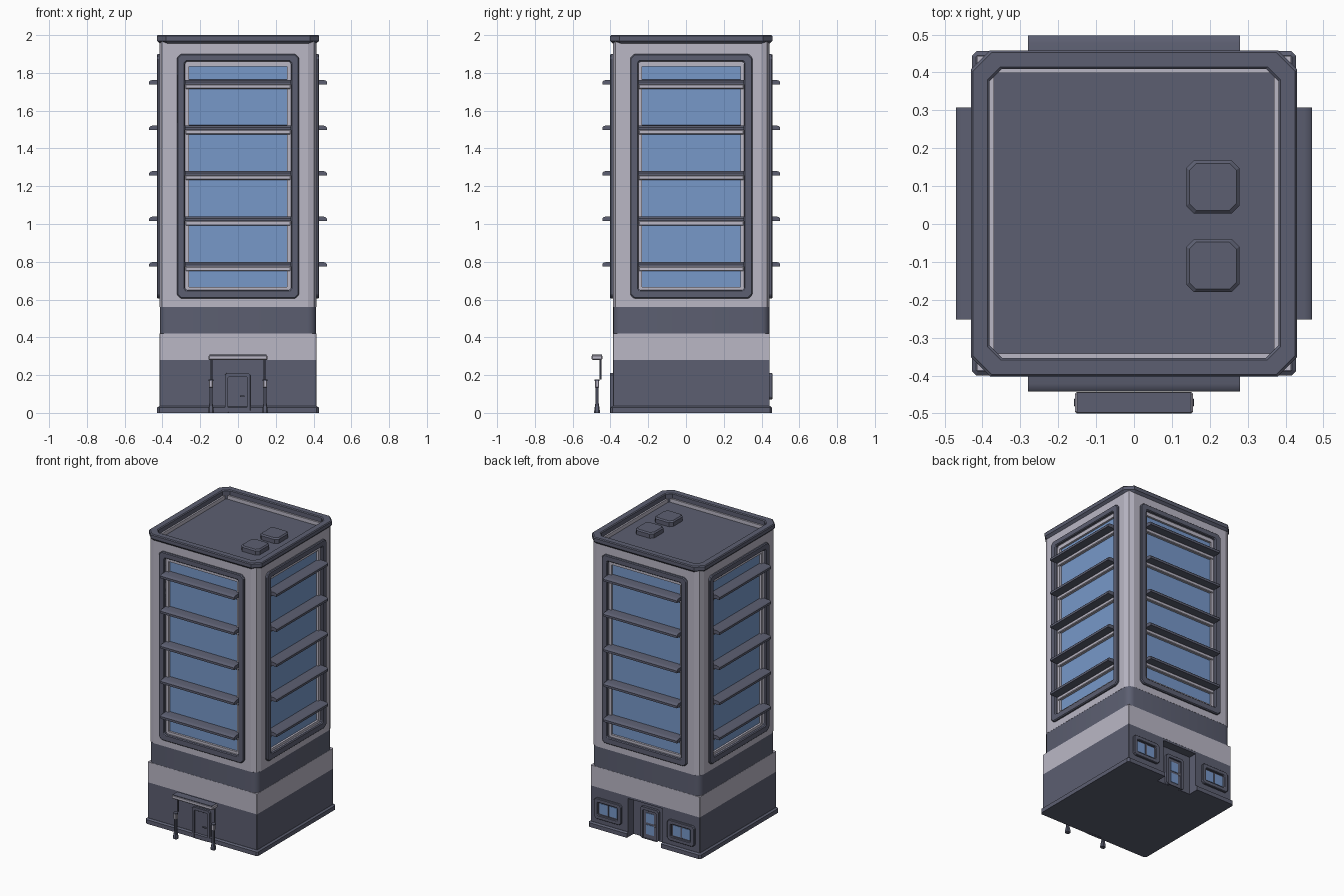
import bpy, math

if "Cube" in bpy.data.objects:
    bpy.data.objects.remove(bpy.data.objects["Cube"])

CY = 0.028  # centre of the tower in y


def material(name, rgb):
    m = bpy.data.materials.new(name)
    m.diffuse_color = (*rgb, 1)
    m.use_nodes = True
    m.node_tree.nodes["Principled BSDF"].inputs["Base Color"].default_value = m.diffuse_color
    return m


DARK = material("slate_grey", (0.107, 0.114, 0.165))
LIGHT = material("pale_concrete", (0.49, 0.474, 0.56))
GLASS = material("blue_glass", (0.184, 0.314, 0.584))


def add_mesh(name, verts, faces, mats, bevel=0, smooth=False):
    me = bpy.data.meshes.new(name)
    me.from_pydata(verts, [], faces)
    for m in mats:
        me.materials.append(m)
    ob = bpy.data.objects.new(name, me)
    bpy.context.collection.objects.link(ob)
    bpy.ops.object.select_all(action='DESELECT')
    ob.select_set(True)
    bpy.context.view_layer.objects.active = ob
    bpy.ops.object.mode_set(mode='EDIT')
    bpy.ops.mesh.select_all(action='SELECT')
    bpy.ops.mesh.normals_make_consistent(inside=False)
    bpy.ops.object.mode_set(mode='OBJECT')
    if bevel:
        b = ob.modifiers.new("bevel", 'BEVEL')
        b.width, b.segments, b.limit_method = bevel, 1, 'ANGLE'
    if smooth:
        bpy.ops.object.shade_smooth_by_angle(angle=math.radians(40))
    return ob


def loft(name, loops, mats, bevel=0, smooth=False):
    """Skin a stack of equal-length closed loops and cap both ends."""
    n = len(loops[0])
    verts = [p for lp in loops for p in lp]
    faces = [(r * n + i, r * n + (i + 1) % n, (r + 1) * n + (i + 1) % n, (r + 1) * n + i)
             for r in range(len(loops) - 1) for i in range(n)]
    faces += [tuple(range(n)), tuple(range(len(verts) - n, len(verts)))]
    return add_mesh(name, verts, faces, mats, bevel, smooth)


def square(h, c, z, seg=1, x=0, y=CY):
    """Square loop of half size h with corners cut or rounded by c."""
    pts = []
    for k in range(4):
        for s in range(seg + 1):
            a = math.pi / 2 * (k + s / seg)
            sx, sy = [(1, 1), (-1, 1), (-1, -1), (1, -1)][k]
            pts.append((x + sx * (h - c) + c * math.cos(a), y + sy * (h - c) + c * math.sin(a), z))
    return pts


def place(u, d, z, k):
    """Wall coordinates (along, outward, up) on side k: front, right, back, left."""
    x, y = [(u, -d), (d, u), (-u, d), (-d, -u)][k]
    return (x, y + CY, z)


def wall_box(name, k, u0, u1, d0, d1, z0, z1, mat, bevel=0):
    loops = [[place(u, d, z, k) for u, d in ((u0, d0), (u1, d0), (u1, d1), (u0, d1))] for z in (z0, z1)]
    return loft(name, loops, [mat], bevel)


def wall_ring(name, k, outer, inner, d0, d1, mat, c=0.0, bevel=0):
    """Rectangular frame on a wall; outer and inner are (u0, u1, z0, z1)."""
    def rect(r, d, c):
        u0, u1, z0, z1 = r
        if c == 0:
            p = ((u0, z0), (u1, z0), (u1, z1), (u0, z1))
        else:
            p = ((u0 + c, z0), (u1 - c, z0), (u1, z0 + c), (u1, z1 - c),
                 (u1 - c, z1), (u0 + c, z1), (u0, z1 - c), (u0, z0 + c))
        return [place(u, d, z, k) for u, z in p]
    loops = [rect(outer, d0, c), rect(outer, d1, c), rect(inner, d1, c * 0.4), rect(inner, d0, c * 0.4)]
    n = len(loops[0])
    verts = [p for lp in loops for p in lp]
    faces = [(r * n + i, r * n + (i + 1) % n, (r + 1) % 4 * n + (i + 1) % n, (r + 1) % 4 * n + i)
             for r in range(4) for i in range(n)]
    return add_mesh(name, verts, faces, [mat], bevel)


def notched(h, z, c):
    """Base outline with the rear entrance recess."""
    p = [(-h + c, -h), (h - c, -h), (h, -h + c), (h, h - c), (h - c, h), (0.13, h), (0.13, 0.355),
         (-0.13, 0.355), (-0.13, h), (-h + c, h), (-h, h - c), (-h, -h + c)]
    return [(x, y + CY, z) for x, y in p]


# Ground floor, plinth and bands
loft("plinth", [notched(0.428, 0, 0.012), notched(0.428, 0.028, 0.012), notched(0.417, 0.036, 0.004)], [DARK])
loft("ground_floor", [notched(0.415, 0.03, 0.002), notched(0.415, 0.28, 0.002)], [DARK])
loft("light_band", [square(0.415, 0.002, z) for z in (0.28, 0.42)], [LIGHT])
loft("dark_band", [square(0.414, 0.045, z, 4) for z in (0.42, 0.56)], [DARK], smooth=True)
wall_box("recess_ceiling", 2, -0.13, 0.13, 0.35, 0.414, 0.265, 0.281, DARK)

# Tower: the same wall on all four sides
for k in range(4):
    wall_ring("tower_wall", k, (-0.37, 0.37, 0.56, 1.965), (-0.28, 0.28, 0.65, 1.86), 0.37, 0.415, LIGHT)
    corner = [(0.37, 0.37), (0.37, 0.415), (0.402, 0.402), (0.415, 0.37)]
    loft("tower_corner", [[place(u, d, z, k) for u, d in corner] for z in (0.56, 1.965)], [LIGHT])
    wall_ring("window_frame", k, (-0.323, 0.323, 0.605, 1.9), (-0.28, 0.28, 0.65, 1.86),
              0.40, 0.43, DARK, 0.02, 0.006)
    wall_ring("window_sash", k, (-0.281, 0.281, 0.649, 1.861), (-0.26, 0.26, 0.667, 1.835), 0.385, 0.41, LIGHT)
    wall_box("window_glass", k, -0.275, 0.275, 0.388, 0.396, 0.655, 1.855, GLASS)
    for i in range(5):
        z = 0.787 + 0.241 * i
        prof = [(0.39, -0.013), (0.47, -0.013), (0.47, 0.002), (0.464, 0.008), (0.45, 0.012), (0.39, 0.013)]
        loft("sun_shelf", [[place(u, d, z + h, k) for d, h in prof] for u in (-0.28, 0.28)], [DARK], smooth=True)
        wall_box("window_mullion", k, -0.279, 0.279, 0.385, 0.415, z - 0.036, z - 0.012, LIGHT, 0.004)

# Roof with sunken floor and two roof units
roof = [(0.41, 0.045, 1.93), (0.415, 0.045, 1.955), (0.43, 0.05, 1.97), (0.43, 0.05, 1.994), (0.425, 0.05, 2.0),
        (0.387, 0.035, 2.0), (0.381, 0.032, 1.995), (0.381, 0.032, 1.94)]
loft("roof_parapet", [square(h, c, z) for h, c, z in roof], [DARK])
for y in (0.098, -0.11):
    loft("roof_unit", [square(h, c, z, 1, 0.208, y) for h, c, z in
                       ((0.07, 0.02, 1.935), (0.07, 0.02, 1.968), (0.062, 0.018, 1.976))], [DARK])

# Front door
wall_ring("front_door_frame", 0, (-0.07, 0.065, 0.0, 0.212), (-0.052, 0.048, -0.001, 0.192), 0.41, 0.43, DARK, 0.012, 0.003)
wall_box("front_door", 0, -0.052, 0.048, 0.41, 0.42, 0.0, 0.193, DARK)
wall_box("front_door_handle", 0, 0.01, 0.035, 0.419, 0.428, 0.085, 0.092, DARK)

# Entrance canopy on two posts
wall_box("canopy", 0, -0.156, 0.156, 0.471, 0.528, 0.28, 0.306, LIGHT, 0.005)
wall_box("canopy_top", 0, -0.15, 0.15, 0.473, 0.526, 0.3, 0.308, DARK)
for x in (-0.143, 0.143):
    steps = [(0.015, 0), (0.015, 0.012), (0.009, 0.05), (0.009, 0.135), (0.011, 0.136), (0.011, 0.168),
             (0.013, 0.169), (0.013, 0.178)]
    post = loft("canopy_post", [square(h, h * 0.4, z, 1, x, -0.471) for h, z in steps], [DARK, LIGHT])
    for p in post.data.polygons:
        p.material_index = 1 if 0.14 < p.center.z < 0.167 else 0
    loft("canopy_upper_post", [square(0.005, 0.002, z, 1, x * 0.98, -0.453) for z in (0.176, 0.285)], [DARK])

# Rear door in the recess, with two panes
wall_ring("rear_door_frame", 2, (-0.07, 0.07, 0.0, 0.215), (-0.05, 0.05, -0.001, 0.195), 0.35, 0.372, DARK, 0.012, 0.003)
wall_box("rear_door", 2, -0.05, 0.05, 0.35, 0.361, 0.0, 0.195, DARK)
for z0, z1 in ((0.03, 0.095), (0.11, 0.175)):
    wall_box("rear_door_pane", 2, -0.03, 0.03, 0.358, 0.364, z0, z1, GLASS)
wall_box("rear_door_handle", 2, 0.034, 0.044, 0.36, 0.37, 0.095, 0.112, LIGHT)

# Rear ground floor windows
for u in (-0.278, 0.278):
    wall_ring("rear_window_frame", 2, (u - 0.103, u + 0.103, 0.07, 0.212), (u - 0.075, u + 0.075, 0.098, 0.184),
              0.41, 0.43, DARK, 0.014, 0.004)
    wall_box("rear_window_glass", 2, u - 0.066, u + 0.066, 0.413, 0.418, 0.106, 0.176, GLASS)
    wall_box("rear_window_mullion", 2, u - 0.005, u + 0.005, 0.413, 0.421, 0.1, 0.182, DARK)
